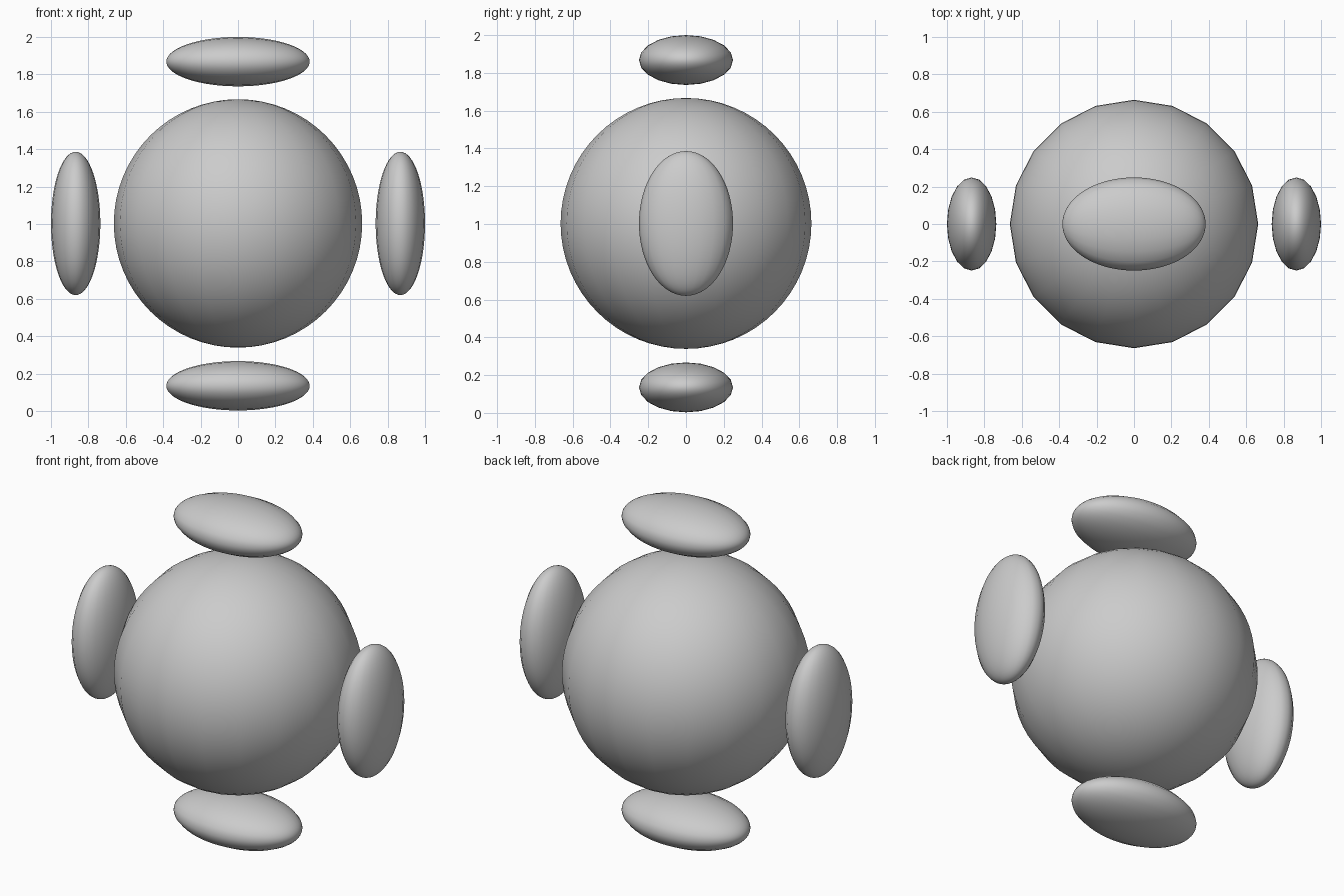
import bpy
from math import pi

if "Cube" in bpy.data.objects:
    bpy.data.objects.remove(bpy.data.objects["Cube"])


def ellipsoid(name, location, radii, tilt=0.0):
    """Smooth 20-sided ball, poles along its local z axis."""
    bpy.ops.mesh.primitive_uv_sphere_add(segments=20, ring_count=32, radius=1,
                                         location=location, rotation=(0, tilt, 0))
    obj = bpy.context.object
    obj.name = name
    obj.scale = radii
    bpy.ops.object.transform_apply(location=False, rotation=True, scale=True)
    bpy.ops.object.shade_smooth()
    return obj


# Central ball
ellipsoid("central_ball", (0, 0, 1.003), (0.664, 0.664, 0.664))

# Four flattened pods around the ball; top and bottom are turned a quarter
pod = (0.132, 0.249, 0.383)
reach = 0.868
for side, x in (("left", -reach), ("right", reach)):
    ellipsoid(side + "_pod", (x, 0, 1.003), pod)
for side, z in (("bottom", 1.0 - reach + 0.003), ("top", 1.0 + reach)):
    ellipsoid(side + "_pod", (0, 0, z), pod, pi / 2)
